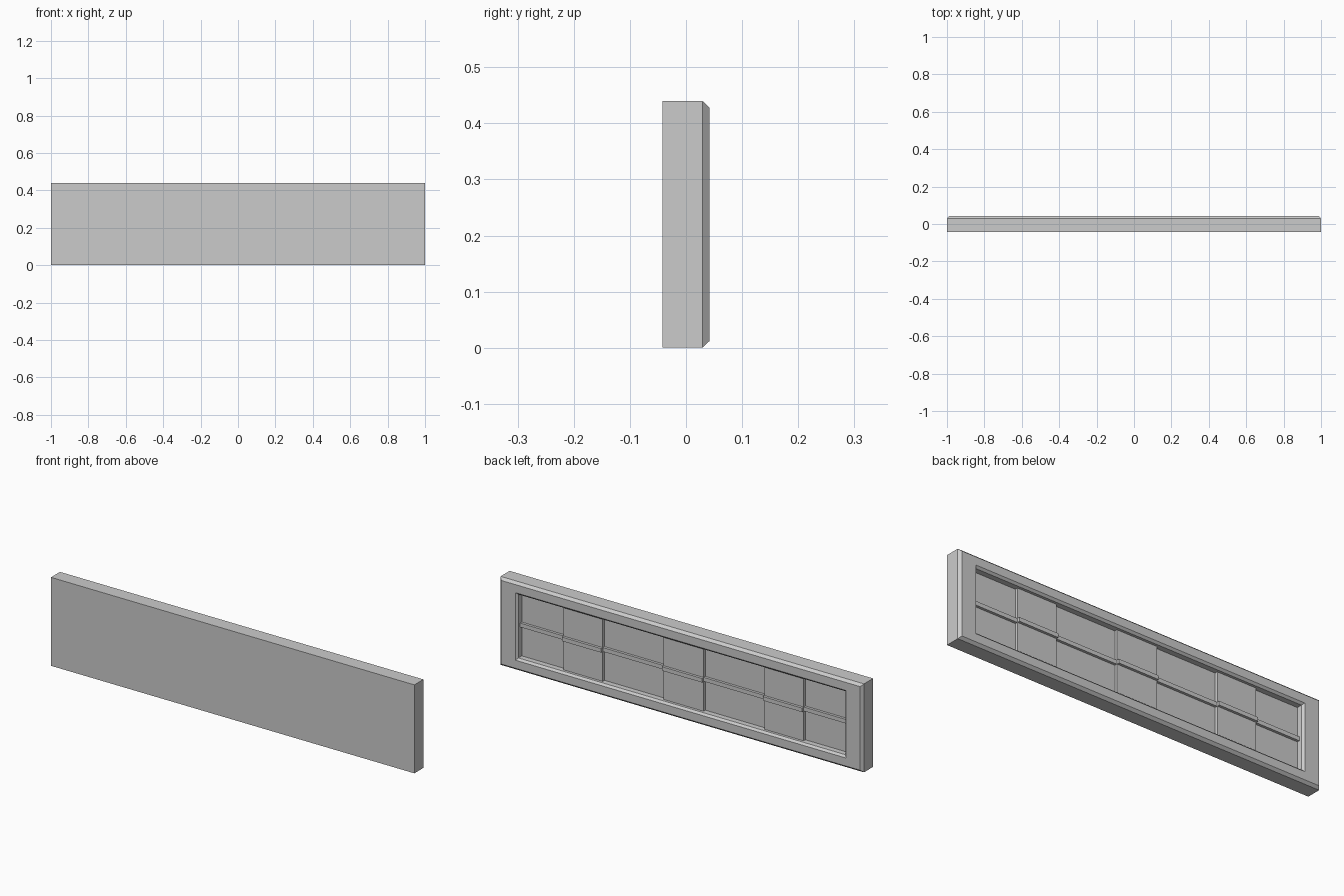
import bpy, bmesh

if "Cube" in bpy.data.objects:
    bpy.data.objects.remove(bpy.data.objects["Cube"])

Z_MID, Z_HALF = 0.22, 0.22
FLOOR, RAISED, RIB = 0.005, 0.019, 0.013   # back-side levels (y) and rib height


def finish(name, bm):
    bmesh.ops.recalc_face_normals(bm, faces=bm.faces)
    mesh = bpy.data.meshes.new(name)
    bm.to_mesh(mesh)
    bm.free()
    obj = bpy.data.objects.new(name, mesh)
    bpy.context.collection.objects.link(obj)
    return obj


def box(name, x0, x1, y0, y1, z0, z1):
    bm = bmesh.new()
    bmesh.ops.create_cube(bm, size=1)
    for v in bm.verts:
        v.co.x = x1 if v.co.x > 0 else x0
        v.co.y = y1 if v.co.y > 0 else y0
        v.co.z = z1 if v.co.z > 0 else z0
    return finish(name, bm)


# Slab body: rectangular rings from the flat front, over the chamfer, into the recess
rings = [(1.0, Z_HALF, -0.042), (1.0, Z_HALF, 0.029), (0.988, Z_HALF - 0.012, 0.042),
         (0.91, 0.168, 0.042), (0.90, 0.158, 0.032), (0.90, 0.158, FLOOR)]
bm = bmesh.new()
loops = [[bm.verts.new((sx * hx, y, Z_MID + sz * hz))
          for sx, sz in ((-1, -1), (1, -1), (1, 1), (-1, 1))] for hx, hz, y in rings]
for a, b in zip(loops, loops[1:]):
    for i in range(4):
        j = (i + 1) % 4
        bm.faces.new((a[i], a[j], b[j], b[i]))
bm.faces.new(loops[0])
bm.faces.new(loops[-1])
finish("panel_body", bm)

# Alternating low and raised columns, each crossed by a middle rib
edges = [-0.90, -0.66, -0.445, -0.11, 0.11, 0.445, 0.66, 0.90]
for i, (x0, x1) in enumerate(zip(edges, edges[1:])):
    level = FLOOR
    if i % 2:
        level = RAISED
        box(f"raised_column_{i}", x0, x1, FLOOR, RAISED, Z_MID - 0.158, Z_MID + 0.158)
    box(f"middle_rib_{i}", x0, x1, level, level + RIB, Z_MID - 0.01, Z_MID + 0.01)
